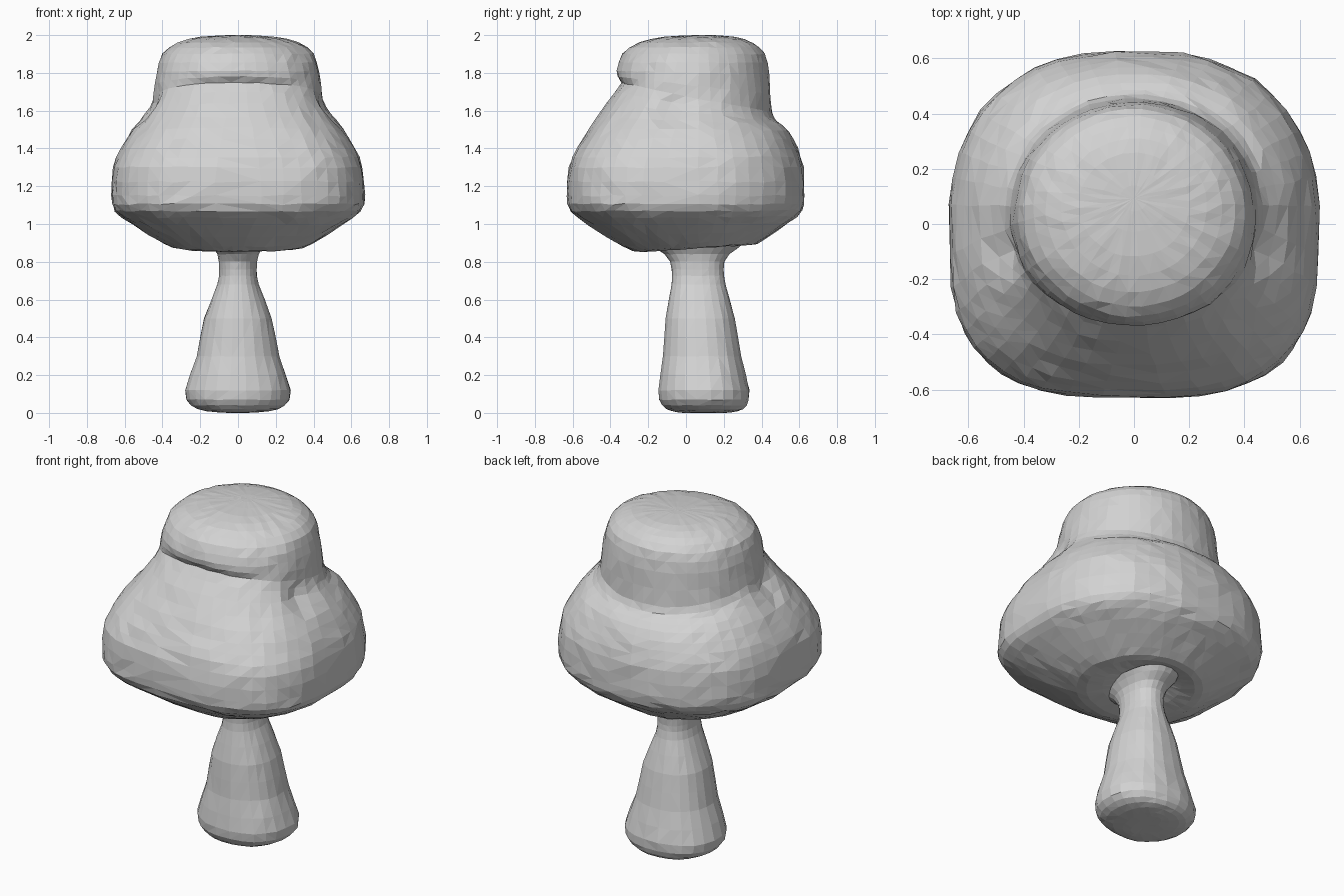
import bpy, bmesh, math, random
from mathutils import Vector
from mathutils.geometry import interpolate_bezier

random.seed(4)
cube = bpy.data.objects.get("Cube")
if cube:
    bpy.data.objects.remove(cube, do_unlink=True)

grey = bpy.data.materials.new("plain grey")
grey.use_nodes = True
shade = (0.65, 0.65, 0.65, 1)
grey.diffuse_color = shade
grey.node_tree.nodes["Principled BSDF"].inputs["Base Color"].default_value = shade


def bump(value, middle, width):
    """Soft bell that is one at the middle and fades out over the width."""
    return math.exp(-((value - middle) / width) ** 2)


def smooth_profile(points, steps):
    """Flowing (radius, height) outline through a few guide points."""
    guides = [Vector(point) for point in points]
    last = len(guides) - 1
    slopes = [
        (guides[min(i + 1, last)] - guides[max(i - 1, 0)]) / 6
        for i in range(last + 1)
    ]
    outline = [guides[0]]
    for i in range(last):
        start, end = guides[i], guides[i + 1]
        piece = interpolate_bezier(
            start, start + slopes[i], end - slopes[i + 1], end, steps + 1
        )
        outline.extend(piece[1:])
    return outline


def rounded_direction(angle, roundness):
    """Point on a unit superellipse."""
    power = 2 / roundness
    cosine, sine = math.cos(angle), math.sin(angle)
    across = math.copysign(abs(cosine) ** power, cosine)
    along = math.copysign(abs(sine) ** power, sine)
    return across, along


def cap_point(radius, height, angle):
    """Brim is squarer than the crown, most of all at its front corners."""
    wide = max(0, radius - 0.4)
    square = 4 if math.sin(angle) < 0 else 1.4
    across, along = rounded_direction(angle, 2 + square * wide)
    centre = 0.15 * (0.67 - radius)
    # The crease climbs towards the front; the underside dips there
    lift = 0.08 * bump(height, 1.66, 0.1) - 0.02 * bump(height, 0.9, 0.1)
    # The crown overhangs a groove at the front
    groove = 1 - 0.12 * bump(height, 1.67, 0.06) * max(0, -along)
    depth = 0.94 * radius * along * groove
    point = Vector((radius * across, centre + depth, height - lift * along))
    # Small fold on each side where crown meets brim
    fold = bump(abs(point.x), 0.5, 0.1) * bump(point.y, -0.1, 0.08) * bump(height, 1.6, 0.07)
    point.x *= 1 - 0.1 * fold
    return point


def stem_point(radius, height, angle):
    """Narrow parts of the stem are deeper than wide, and the neck flares that way."""
    across, along = rounded_direction(angle, 2.2)
    depth = 0.08 + 0.58 * radius + 0.08 * bump(height, 0.9, 0.06)
    centre = 0.1 - 0.05 * height
    return Vector((radius * across, centre + depth * along, height))


def close_end(mesh, loop):
    """Fan of triangles over an open end."""
    middle = sum((vert.co for vert in loop), Vector()) / len(loop)
    centre = mesh.verts.new(middle)
    for i, vert in enumerate(loop):
        mesh.faces.new((loop[i - 1], vert, centre))


def loft(name, outline, place, sides):
    """Skin rings along the outline into one lightly hand-shaped, faceted body."""
    mesh = bmesh.new()
    loops = []
    for radius, height in outline:
        loop = []
        wobble = 0.008 * radius
        for i in range(sides):
            angle = math.tau * (i + 0.5) / sides
            nudge = Vector([random.uniform(-wobble, wobble) for axis in "xyz"])
            loop.append(mesh.verts.new(place(radius, height, angle) + nudge))
        loops.append(loop)
    for upper, lower in zip(loops, loops[1:]):
        for i in range(sides):
            mesh.faces.new((upper[i - 1], upper[i], lower[i], lower[i - 1]))
    close_end(mesh, loops[0])
    close_end(mesh, loops[-1])
    bmesh.ops.triangulate(mesh, faces=mesh.faces[:])
    bmesh.ops.recalc_face_normals(mesh, faces=mesh.faces[:])
    data = bpy.data.meshes.new(name)
    mesh.to_mesh(data)
    mesh.free()
    data.materials.append(grey)
    body = bpy.data.objects.new(name, data)
    bpy.context.collection.objects.link(body)


# Cap: domed crown, crease, wide brim and hollow underside
cap_outline = smooth_profile(
    [
        (0.05, 2), (0.2, 1.99), (0.32, 1.96), (0.4, 1.9), (0.43, 1.8),
        (0.45, 1.67), (0.49, 1.59), (0.56, 1.5), (0.62, 1.4), (0.66, 1.3),
        (0.67, 1.15), (0.65, 1.07), (0.56, 1), (0.4, 0.9), (0.3, 0.87),
        (0.15, 0.9),
    ],
    steps=2,
)
loft("mushroom_cap", cap_outline, cap_point, sides=44)

# Stem: flared neck, narrow waist and swollen foot
stem_outline = smooth_profile(
    [
        (0.15, 0.9), (0.11, 0.84), (0.1, 0.76), (0.11, 0.68), (0.18, 0.5),
        (0.22, 0.3), (0.28, 0.12), (0.25, 0.04), (0.17, 0.01), (0.05, 0),
    ],
    steps=2,
)
loft("mushroom_stem", stem_outline, stem_point, sides=24)
